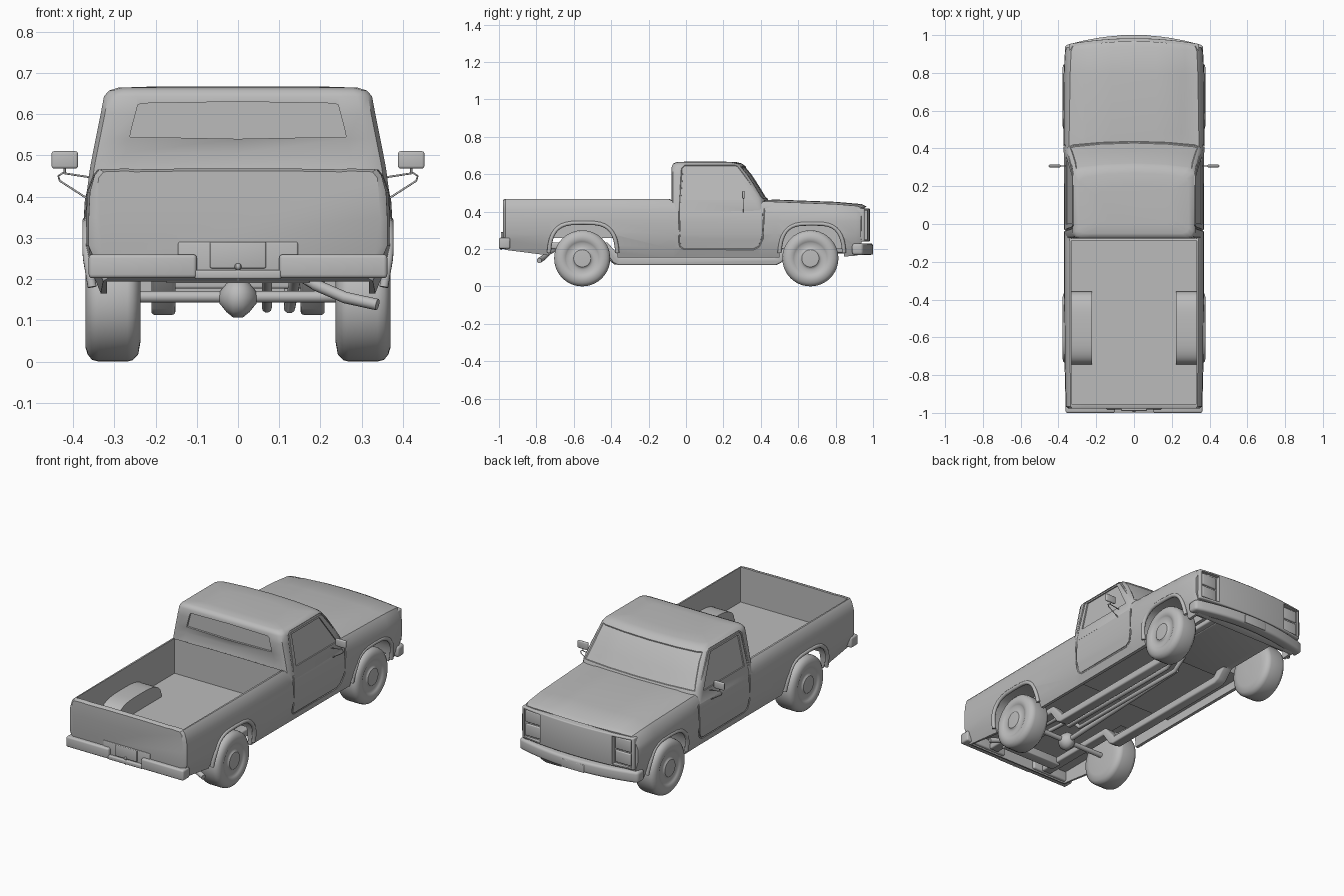
import bpy, bmesh, math

if "Cube" in bpy.data.objects:
    bpy.data.objects.remove(bpy.data.objects["Cube"])

grey = bpy.data.materials.new("plain grey")
grey.diffuse_color = (0.5, 0.5, 0.5, 1)
grey.use_nodes = True
grey.node_tree.nodes["Principled BSDF"].inputs["Base Color"].default_value = grey.diffuse_color


def finish(name, me, angle=40):
    me.materials.clear()
    me.materials.append(grey)
    me.shade_smooth()
    me.set_sharp_from_angle(angle=math.radians(angle))
    ob = bpy.data.objects.new(name, me)
    bpy.context.collection.objects.link(ob)
    return ob


def from_bm(name, bm):
    bmesh.ops.recalc_face_normals(bm, faces=bm.faces[:])
    me = bpy.data.meshes.new(name)
    bm.to_mesh(me)
    bm.free()
    return finish(name, me)


def loft_bm(rings):
    """Closed skin through rings of equal point count, capped at both ends."""
    bm = bmesh.new()
    vs = [[bm.verts.new(p) for p in r] for r in rings]
    n = len(rings[0])
    for a, b in zip(vs, vs[1:]):
        for i in range(n):
            j = (i + 1) % n
            bm.faces.new((a[i], a[j], b[j], b[i]))
    bm.faces.new(vs[0])
    bm.faces.new(vs[-1])
    bmesh.ops.recalc_face_normals(bm, faces=bm.faces[:])
    return bm


def loft(name, rings, bevel=0):
    bm = loft_bm(rings)
    if bevel:
        edges = [e for e in bm.edges if e.calc_face_angle(0) > 0.7]
        bmesh.ops.bevel(bm, geom=edges, offset=bevel, segments=3, profile=0.5, affect='EDGES')
    return from_bm(name, bm)


def box(name, x0, x1, y0, y1, z0, z1, bevel=0):
    return loft(name, [[(x0, y0, z), (x1, y0, z), (x1, y1, z), (x0, y1, z)] for z in (z0, z1)], bevel)


def side_prism(name, x0, x1, yz, bevel=0):
    return loft(name, [[(x, y, z) for y, z in yz] for x in (x0, x1)], bevel)


def arc_block(name, hw, y, sag, depth, z0, z1, bevel=0):
    """Block bowed forward in plan."""
    ts = [i / 8 - 1 for i in range(17)]
    plan = [(hw * t, y - sag * t ** 2) for t in ts]
    plan += [(hw * t, y - sag * t ** 2 - depth) for t in reversed(ts)]
    return loft(name, [[(px, py, z) for px, py in plan] for z in (z0, z1)], bevel)


def tube(name, pts, r, cyclic=False, res=3):
    cu = bpy.data.curves.new(name, 'CURVE')
    cu.dimensions = '3D'
    cu.bevel_depth, cu.bevel_resolution, cu.use_fill_caps = r, res, True
    sp = cu.splines.new('POLY')
    sp.points.add(len(pts) - 1)
    for p, c in zip(sp.points, pts):
        p.co = (*c, 1)
    sp.use_cyclic_u = cyclic
    tmp = bpy.data.objects.new(name, cu)
    bpy.context.collection.objects.link(tmp)
    me = bpy.data.meshes.new_from_object(tmp.evaluated_get(bpy.context.evaluated_depsgraph_get()))
    bpy.data.objects.remove(tmp)
    return finish(name, me)


def lathe_x(name, profile, y, z, s=1, seg=40):
    return loft(name, [[(s * px, y + r * math.cos(2 * math.pi * i / seg), z + r * math.sin(2 * math.pi * i / seg))
                        for i in range(seg)] for px, r in profile])


def cut(ob, cutters, op='DIFFERENCE'):
    for c in cutters:
        m = ob.modifiers.new("cut", 'BOOLEAN')
        m.operation, m.object, m.solver = op, c, 'EXACT'
    bpy.context.view_layer.update()
    me = bpy.data.meshes.new_from_object(ob.evaluated_get(bpy.context.evaluated_depsgraph_get()))
    name = ob.name
    bpy.data.objects.remove(ob)
    return finish(name, me)


def arch(c, a, z0, h, n=3.4, k=20):
    """Squarish wheel-arch outline in the y-z plane."""
    pts = []
    for i in range(k + 1):
        t = math.pi * (1 - i / k)
        co, si = math.cos(t), max(math.sin(t), 0)
        pts.append((c + a * math.copysign(abs(co) ** (2 / n), co), z0 + h * si ** (2 / n)))
    return pts


# lower body: y, bottom, top, half width, shoulder, hood crown, nose bow
stations = [(-.978, .205, .460, .345, .338, 0, 0), (-.965, .195, .466, .362, .348, 0, 0),
            (-.73, .165, .466, .368, .350, 0, 0), (-.40, .155, .466, .370, .352, 0, 0),
            (-.09, .155, .466, .370, .352, 0, 0), (-.07, .155, .455, .370, .356, 0, 0),
            (.40, .155, .455, .372, .356, .004, 0), (.48, .155, .452, .374, .355, .010, 0),
            (.80, .155, .440, .372, .350, .010, .005), (.94, .165, .430, .366, .345, .008, .03),
            (.968, .18, .420, .358, .335, .004, .033)]
rings = []
for y, zb, zt, w, sh, c, bow in stations:
    half = [(w - .035, zb), (w - .015, zb + .05), (w, .28), (w, .35), (w - .003, zt - .055),
            (sh, zt - .015), (sh - .012, zt), (.27, zt + .002), (.25, zt + c), (.12, zt + c + .002)]
    half = [(x, y - bow * (x / .36) ** 2, z) for x, z in half]
    rings.append(half + [(0, y, zt + c + .002)] + [(-x, v, z) for x, v, z in reversed(half)])
body = loft("lower_body", rings)

# bed opening, then wheel wells, then arches and hollow underside
rear_arch = arch(-.55, .184, .10, .24)
front_arch = arch(.673, .174, .10, .236)
well = arch(-.55, .194, .255, .105, 3.2)
bed = box("bed_cutter", -.33, .33, -.952, -.088, .272, .7)
wells = [side_prism("well", s * .222, s * .345, well) for s in (-1, 1)]
arches = [side_prism("arch", s * .229, s * .5, a) for s in (-1, 1) for a in (rear_arch, front_arch)]
under = [box("underside_cutter", -.318, .318, -.955, -.1, .05, .258),
         box("underside_cutter", -.318, .318, -.11, .90, .05, .202)]


def side_x(z):
    return min(.356 + .2 * max(z - .205, 0), .371) if z < .42 else .365 - .2 * (z - .44)


# door seams
door = [(-.03, .215), (-.035, .24), (-.035, .42), (-.02, .63), (-.005, .645), (.26, .645), (.275, .64),
        (.41, .46), (.417, .42), (.41, .26), (.39, .215), (.36, .2), (-.01, .2)]
seams = [tube("seam", [(s * side_x(z), y, z) for y, z in door], .006, True, 1) for s in (-1, 1)]
body = cut(body, [bed])
body = cut(body, wells, 'UNION')
body = cut(body, arches + under + seams)

# cab: z, half width, rear y, windshield centre y
cab_rings = []
for z, x, yr, yc in [(.40, .368, -.078, .45), (.468, .359, -.076, .437), (.505, .352, -.066, .414),
                     (.54, .345, -.078, .393), (.60, .333, -.078, .354), (.643, .325, -.076, .318),
                     (.657, .313, -.068, .298), (.664, .29, -.05, .27), (.667, .2, 0, .2)]:
    edge = -.078 if z < .61 else yr
    half = [(x - .08, yr), (x - .035, edge), (x - .01, edge + .008), (x, edge + .03), (x, yc - .05),
            (x - .015, yc - .03), (x - .04, yc - .02), (x * .5, yc - .006)]
    cab_rings.append([(0, yr, z)] + [(a, b, z) for a, b in half] + [(0, yc, z)]
                     + [(-a, b, z) for a, b in reversed(half)])
bm = loft_bm(cab_rings)
glass = [f for f in bm.faces if f.normal.y > .6 and .47 < f.calc_center_median().z < .64]
bmesh.ops.inset_region(bm, faces=glass, thickness=.006, depth=0)
bmesh.ops.inset_region(bm, faces=glass, thickness=.004, depth=-.004)
cab = from_bm("cab", bm)

# side and rear window recesses
side_win = [(0, .462), (.005, .63), (.25, .63), (.36, .462)]
cutters = [loft("window_cutter", [[(s * (side_x(z) + d), y, z) for y, z in side_win] for d in (-.007, .05)])
           for s in (-1, 1)]
rear_win = [(-.262, .545), (0, .54), (.262, .545), (.258, .565), (.243, .622), (.235, .626), (0, .63),
            (-.235, .626), (-.243, .622), (-.258, .565)]
cutters.append(loft("window_cutter", [[(x, y, z) for x, z in rear_win] for y in (-.2, -.067)]))
cab = cut(cab, cutters + seams)
for c in cutters + seams + [bed] + under + wells + arches:
    bpy.data.objects.remove(c)

# grille with headlight pockets
grille = arc_block("grille", .345, .983, .03, .05, .24, .417, .006)
pockets = [box("pocket", min(s * .222, s * .332), max(s * .222, s * .332), .944, 1.1, .25, .406) for s in (-1, 1)]
grille = cut(grille, pockets)
for p in pockets:
    bpy.data.objects.remove(p)

# bumpers and number plates
arc_block("front_bumper", .366, 1.0, .055, .06, .168, .23, .014)
box("front_plate", -.07, .07, .96, 1.0, .17, .215, .003)
box("rear_bumper_step", -.105, .105, -.998, -.957, .2, .222, .005)
box("rear_plate_panel", -.145, .145, -.982, -.965, .205, .29, .004)
box("rear_plate", -.068, .068, -.99, -.975, .226, .29, .004)
lathe_x("hitch_ball", [(-.009, .002), (-.005, .008), (.005, .008), (.009, .002)], -.988, .23, seg=12)
box("hitch_stem", -.003, .003, -.991, -.985, .195, .23)

# wheel outline: distance out, radius
tyre = [(.236, .02), (.236, .10), (.242, .133), (.256, .147), (.268, .15), (.338, .15), (.354, .146), (.365, .132),
        (.370, .115), (.369, .10), (.364, .089), (.360, .083), (.360, .06), (.362, .052), (.368, .046),
        (.369, .03), (.369, .005)]
for s, side in ((-1, "left"), (1, "right")):
    for y, end in ((-.555, "rear"), (.665, "front")):
        lathe_x(f"{side}_{end}_wheel", tyre, y, .15, s)
    for a, end in ((rear_arch, "rear"), (front_arch, "front")):
        lip = [(s * (.35 + .017 * min(max((z - .16) / .1, 0), 1)), y, z) for y, z in a if z > .16]
        tube(f"{side}_{end}_arch_lip", lip, .011)
    xs = sorted((s * .1, s * .362))
    box(f"{side}_rear_bumper", *xs, -1.0, -.94, .202, .26, .009)
    for z0 in (.258, .333):
        xs = sorted((s * .23, s * .324))
        box(f"{side}_headlight", *xs, .92, .953, z0, z0 + .066, .005)
    # mirror and its bracket
    xs = sorted((s * .388, s * .452))
    box(f"{side}_mirror", *xs, .300, .314, .468, .51, .006)
    tube(f"{side}_mirror_arm", [(s * .36, .306, .447), (s * .425, .306, .457), (s * .436, .306, .45),
                                (s * .432, .306, .438), (s * .365, .306, .395)], .0025)
    tube(f"{side}_mirror_post", [(s * .42, .306, .455), (s * .42, .306, .475)], .0025)
    # frame rail, kicked up over the rear axle
    side_prism(f"{side}_frame_rail", s * .152, s * .21,
               [(-.94, .2), (-.44, .2), (-.39, .128), (-.36, .113), (.48, .113), (.51, .128), (.56, .18), (.90, .18),
                (.90, .215), (.53, .215), (.47, .155), (-.35, .155), (-.42, .235), (-.94, .235)], .008)

# running gear
lathe_x("rear_axle", [(-.25, .014), (.25, .014)], -.555, .157, seg=16)
lathe_x("differential", [(-.045, .014), (-.028, .035), (-.012, .048), (.012, .048), (.028, .035), (.045, .014)],
        -.555, .155, seg=16)
tube("drive_shaft", [(0, -.53, .155), (0, .35, .19)], .014)
tube("exhaust_pipe", [(.125, .5, .19), (.125, .42, .13), (.125, -.38, .13), (.14, -.46, .205), (.15, -.68, .21),
                      (.19, -.73, .185), (.26, -.76, .155), (.338, -.785, .138)], .014)
tube("second_pipe", [(.07, .5, .19), (.07, .42, .13), (.07, -.36, .13), (.07, -.44, .21), (.08, -.7, .215)], .012)
box("rear_cross_member", -.175, .175, -.88, -.82, .19, .235, .005)
box("engine_pan", -.175, .175, .45, .92, .177, .21, .006)
